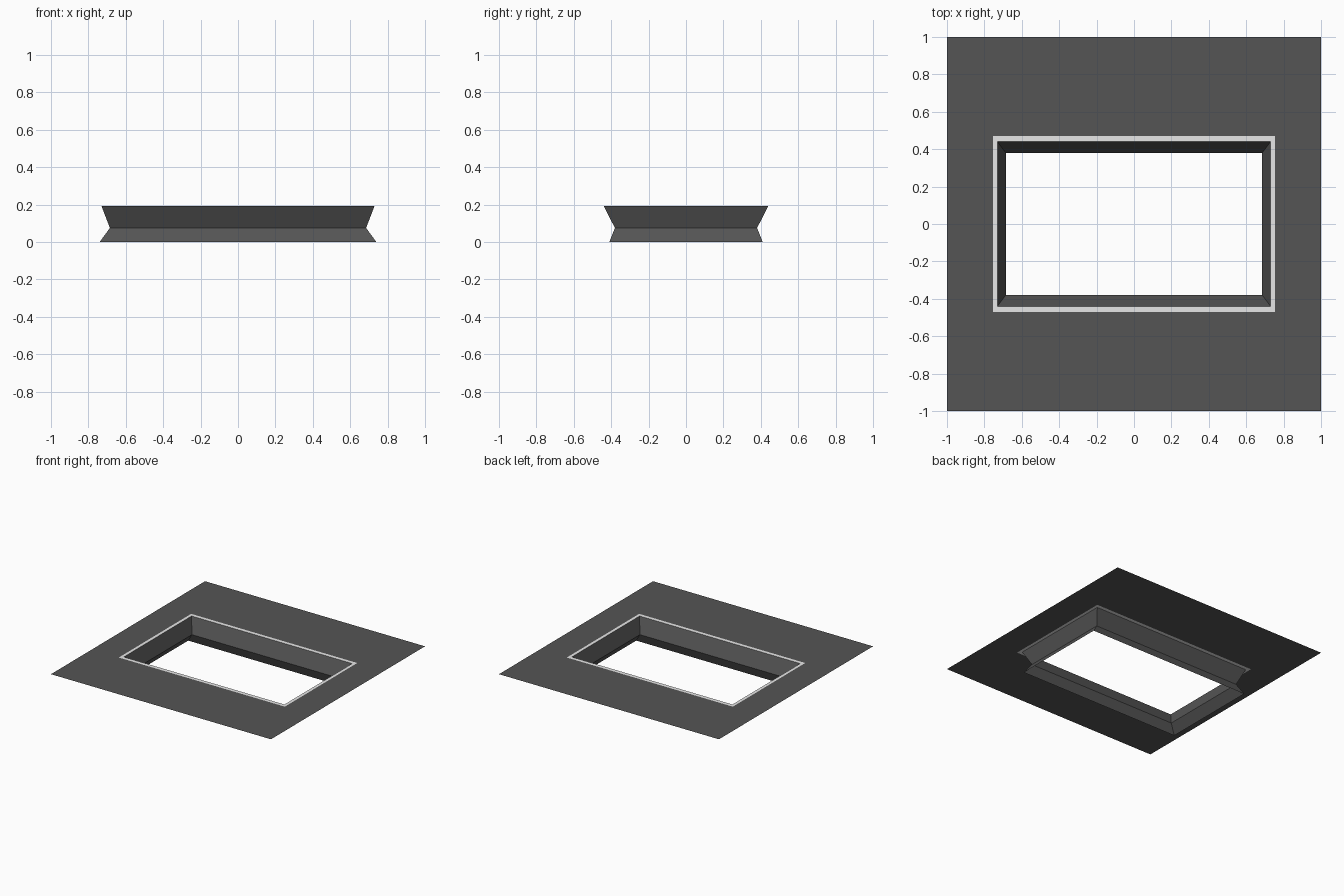
import bpy
import bmesh

if "Cube" in bpy.data.objects:
    bpy.data.objects.remove(bpy.data.objects["Cube"], do_unlink=True)


def make_material(name, grey):
    mat = bpy.data.materials.new(name)
    mat.use_nodes = True
    color = (grey, grey, grey, 1)
    mat.diffuse_color = color
    mat.node_tree.nodes["Principled BSDF"].inputs["Base Color"].default_value = color
    return mat


def rectangular_loft(name, rings, mat):
    """Join nested rectangles, each (half width, half depth, height), outer or top first."""
    bm = bmesh.new()
    loops = [[bm.verts.new((sx * x, sy * y, z))
              for sx, sy in ((-1, -1), (1, -1), (1, 1), (-1, 1))]
             for x, y, z in rings]
    for outer, inner in zip(loops, loops[1:]):
        for i in range(4):
            j = (i + 1) % 4
            bm.faces.new((outer[i], outer[j], inner[j], inner[i]))
    mesh = bpy.data.meshes.new(name)
    bm.to_mesh(mesh)
    bm.free()
    mesh.materials.append(mat)
    obj = bpy.data.objects.new(name, mesh)
    bpy.context.collection.objects.link(obj)
    return obj


charcoal = make_material("charcoal", 0.09)
pale_grey = make_material("pale grey", 0.8)

TOP = 0.193
plate_edge = (1, 1, TOP)
trim_outer = (0.755, 0.47, TOP)
trim_inner = (0.73, 0.44, TOP)
waist = (0.685, 0.38, 0.075)
foot = (0.74, 0.41, 0)

# Flat surround, light border strip and the pinched opening walls
rectangular_loft("surround_plate", [plate_edge, trim_outer], charcoal)
rectangular_loft("border_trim", [trim_outer, trim_inner], pale_grey)
rectangular_loft("opening_walls", [trim_inner, waist, foot], charcoal)
